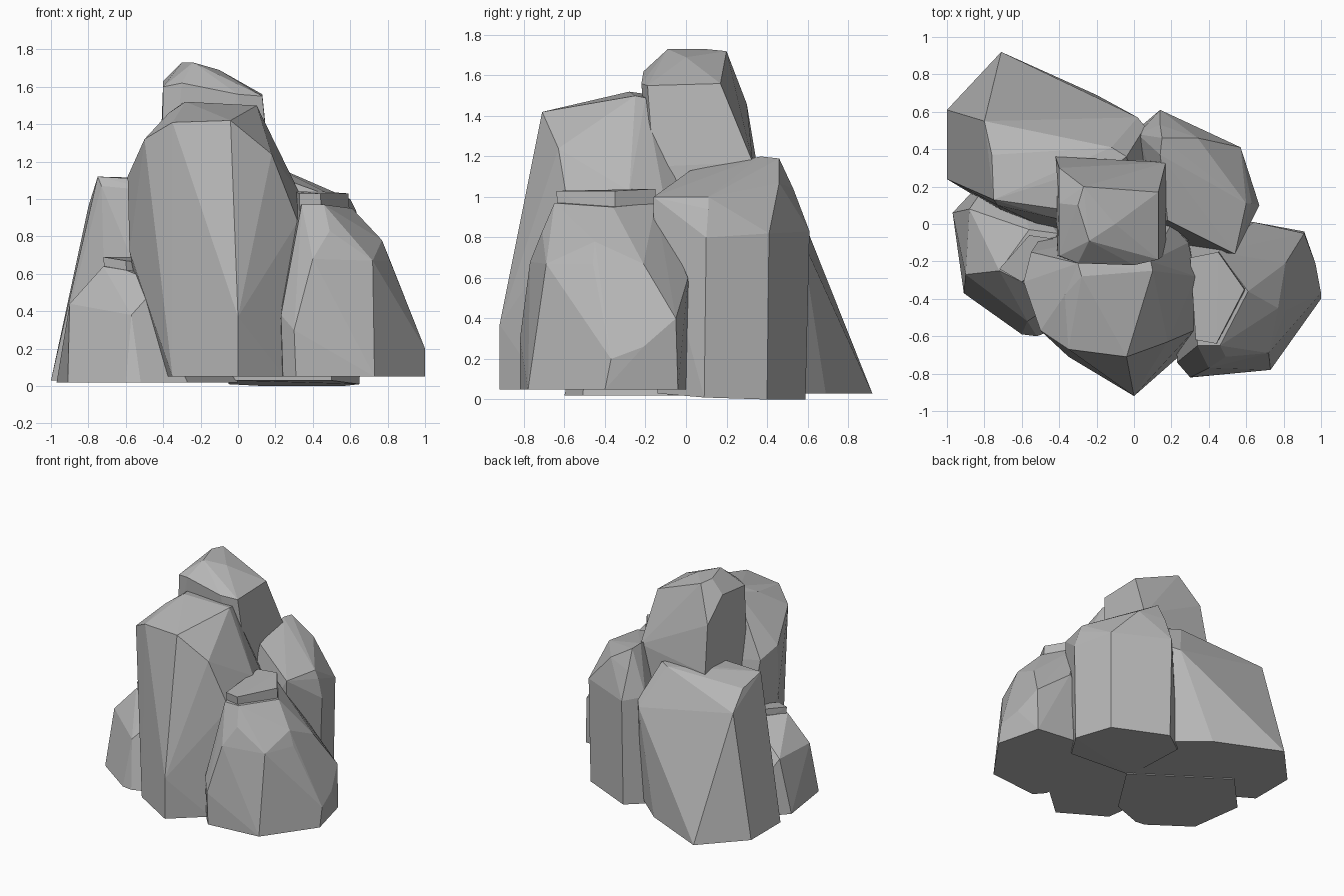
import bpy, bmesh, math

if "Cube" in bpy.data.objects:
    bpy.data.objects.remove(bpy.data.objects["Cube"], do_unlink=True)

# One stone colour for the whole cluster
stone = bpy.data.materials.new("grey_stone")
stone.use_nodes = True
stone_colour = (0.47, 0.47, 0.47, 1)
stone.diffuse_color = stone_colour
stone.node_tree.nodes["Principled BSDF"].inputs["Base Color"].default_value = stone_colour


def boulder(name, foot_height, foot, waist, crown):
    """Faceted boulder: a flat foot outline, waist corners and crown corners,
    wrapped in a convex skin. Coordinates are in hundredths of a unit."""
    corners = [(x, y, foot_height) for x, y in foot] + waist + crown
    bm = bmesh.new()
    for corner in corners:
        bm.verts.new([value / 100 for value in corner])
    hull = bmesh.ops.convex_hull(bm, input=bm.verts[:])
    inner = {v for v in hull["geom_interior"] + hull["geom_unused"]
             if isinstance(v, bmesh.types.BMVert)}
    bmesh.ops.delete(bm, geom=list(inner), context="VERTS")
    # Merge the nearly level triangles into larger flat facets
    bmesh.ops.dissolve_limit(bm, angle_limit=math.radians(2),
                             verts=bm.verts[:], edges=bm.edges[:])
    bmesh.ops.recalc_face_normals(bm, faces=bm.faces[:])
    mesh = bpy.data.meshes.new(name)
    bm.to_mesh(mesh)
    bm.free()
    mesh.materials.append(stone)
    rock = bpy.data.objects.new(name, mesh)
    bpy.context.collection.objects.link(rock)
    return rock


# Tall front boulder with a sharp prow
boulder(
    "front_boulder", 5,
    foot=[(0, -92), (-35, -71), (-45, 0), (28, 2), (30, -40), (25, -70)],
    waist=[(0, -92, 37), (-58, -33, 72), (-59, -31, 112), (-55, -15, 105),
           (32, -57, 88), (33, -28, 103), (29, -10, 95), (20, 0, 95)],
    crown=[(-50, -57, 132), (-35, -67, 141), (-4, -71, 142), (18, -63, 124),
           (-28, -28, 152), (10, -25, 150), (-37, -38, 146), (-30, -21, 151),
           (9, -20, 149)],
)

# Peak stone in the middle
boulder(
    "peak_boulder", 60,
    foot=[(-41, -16), (-42, 36), (17, 34), (17, -15)],
    waist=[(-42, 36, 110), (17, 33, 117), (17, -16, 115), (-41, -17, 115),
           (-40, 30, 146)],
    crown=[(-40, -17, 160), (-30, -21, 162), (0, -22, 156), (13, -19, 155),
           (13, 17, 156), (-40, 11, 163), (-24, -9, 173), (-30, 10, 173),
           (-27, 20, 172), (-10, 0, 169)],
)

# Low right boulder and the flat slab that caps it
boulder(
    "right_boulder", 5,
    foot=[(24, -74), (31, -82), (73, -78), (100, -40), (91, -4), (60, -2),
          (20, 5)],
    waist=[(23, -74, 38), (30, -82, 30), (100, -37, 20), (97, -21, 26),
           (91, -5, 40), (64, 1, 60), (40, -77, 68), (72, -69, 67),
           (77, -45, 78), (81, -46, 67), (81, -21, 67)],
    crown=[(49, -71, 83), (34, -65, 97), (46, -65, 97), (61, -36, 95),
           (45, -15, 97), (30, -19, 97)],
)
boulder(
    "right_cap_slab", 88,
    foot=[(33, -61), (45, -63), (60, -35), (46, -15), (30, -18)],
    waist=[],
    crown=[(33, -62, 103), (44, -64, 103), (59, -35, 103), (45, -15, 104),
           (30, -18, 104)],
)

# Rear right boulder with a sloping cap and a slightly tilted foot
boulder(
    "rear_right_boulder", 0,
    foot=[(56, 40), (14, 59)],
    waist=[(65, 9, 1), (-5, 45, 1), (-5, -10, 3), (50, -14, 3),
           (54, -16, 93), (67, 10, 80), (57, 41, 82), (14, 61, 83),
           (2, 48, 85)],
    crown=[(54, -16, 100), (60, 11, 100), (63, 11, 94), (34, 46, 107),
           (14, 53, 104), (15, 46, 119), (14, 37, 120), (18, 2, 113)],
)

# Broad rear left boulder flaring out at the foot
boulder(
    "rear_left_boulder", 3,
    foot=[(-71, 92), (-100, 61), (-100, 24), (-70, 6), (-30, -10), (8, -10),
          (8, 45), (-12, 61), (-20, 69)],
    waist=[(-80, 55, 96), (2, 57, 80), (6, 52, 83), (5, 10, 85)],
    crown=[(-76, 37, 108), (-12, 41, 110), (-75, 13, 112), (-73, 10, 107),
           (-42, 3, 104), (-4, 36, 110), (-40, 8, 110)],
)

# Small front left boulder and the thin ledge on top of it
boulder(
    "front_left_boulder", 2,
    foot=[(-97, 6), (-91, -37), (-60, -59), (-52, -60), (-27, -51), (0, -9),
          (-68, 37)],
    waist=[(-90, -27, 44), (-88, 8, 44), (-57, -52, 38), (-48, -46, 48)],
    crown=[(-72, -25, 64), (-50, -37, 58), (-60, -31, 62), (-56, -3, 64),
           (-41, -5, 63)],
)
boulder(
    "front_left_ledge", 56,
    foot=[(-71, -24), (-59, -31), (-42, -17), (-42, -8), (-56, -6)],
    waist=[],
    crown=[(-72, -24, 69), (-60, -31, 67), (-42, -17, 65), (-42, -8, 67),
           (-56, -6, 69)],
)
